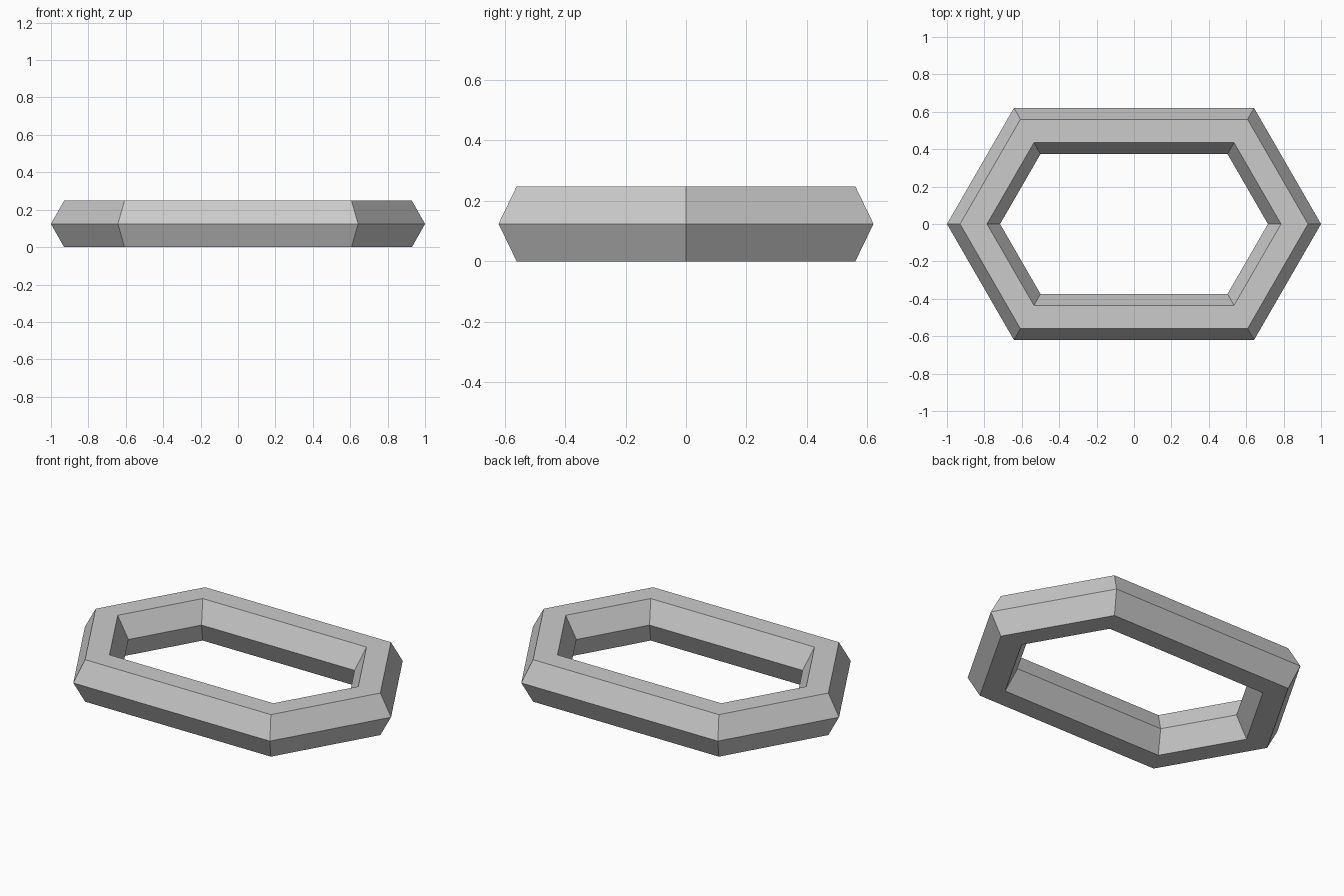
import bpy
import bmesh

# Remove the default cube
cube = bpy.data.objects.get("Cube")
if cube:
    bpy.data.objects.remove(cube, do_unlink=True)

# Plain grey material
grey = bpy.data.materials.new("light_grey")
grey.use_nodes = True
colour = (0.6, 0.6, 0.6, 1)
grey.diffuse_color = colour
grey.node_tree.nodes["Principled BSDF"].inputs["Base Color"].default_value = colour

# Each loop of the ring: end x, corner x, corner y, height
LOW, MID, HIGH = 0, 0.124, 0.248
sections = [
    (1.0, 0.642, 0.62, MID),
    (0.93, 0.607, 0.56, HIGH),
    (0.786, 0.535, 0.435, HIGH),
    (0.716, 0.50, 0.374, MID),
    (0.786, 0.535, 0.435, LOW),
    (0.93, 0.607, 0.56, LOW),
]


def hexagon(bm, end, corner, depth, z):
    """Six-sided loop, counter-clockwise from the left end."""
    outline = [(end, 0), (corner, depth), (-corner, depth),
               (-end, 0), (-corner, -depth), (corner, -depth)]
    return [bm.verts.new((x, y, z)) for x, y in outline]


# Hexagonal link: bridge each loop to the next, closing the tube
bm = bmesh.new()
loops = [hexagon(bm, *section) for section in sections]
for a, b in zip(loops, loops[1:] + loops[:1]):
    for i in range(6):
        j = (i + 1) % 6
        bm.faces.new((a[i], a[j], b[j], b[i]))
bmesh.ops.recalc_face_normals(bm, faces=bm.faces)

mesh = bpy.data.meshes.new("hexagonal_ring")
bm.to_mesh(mesh)
bm.free()
mesh.materials.append(grey)
ring = bpy.data.objects.new("hexagonal_ring", mesh)
bpy.context.collection.objects.link(ring)
